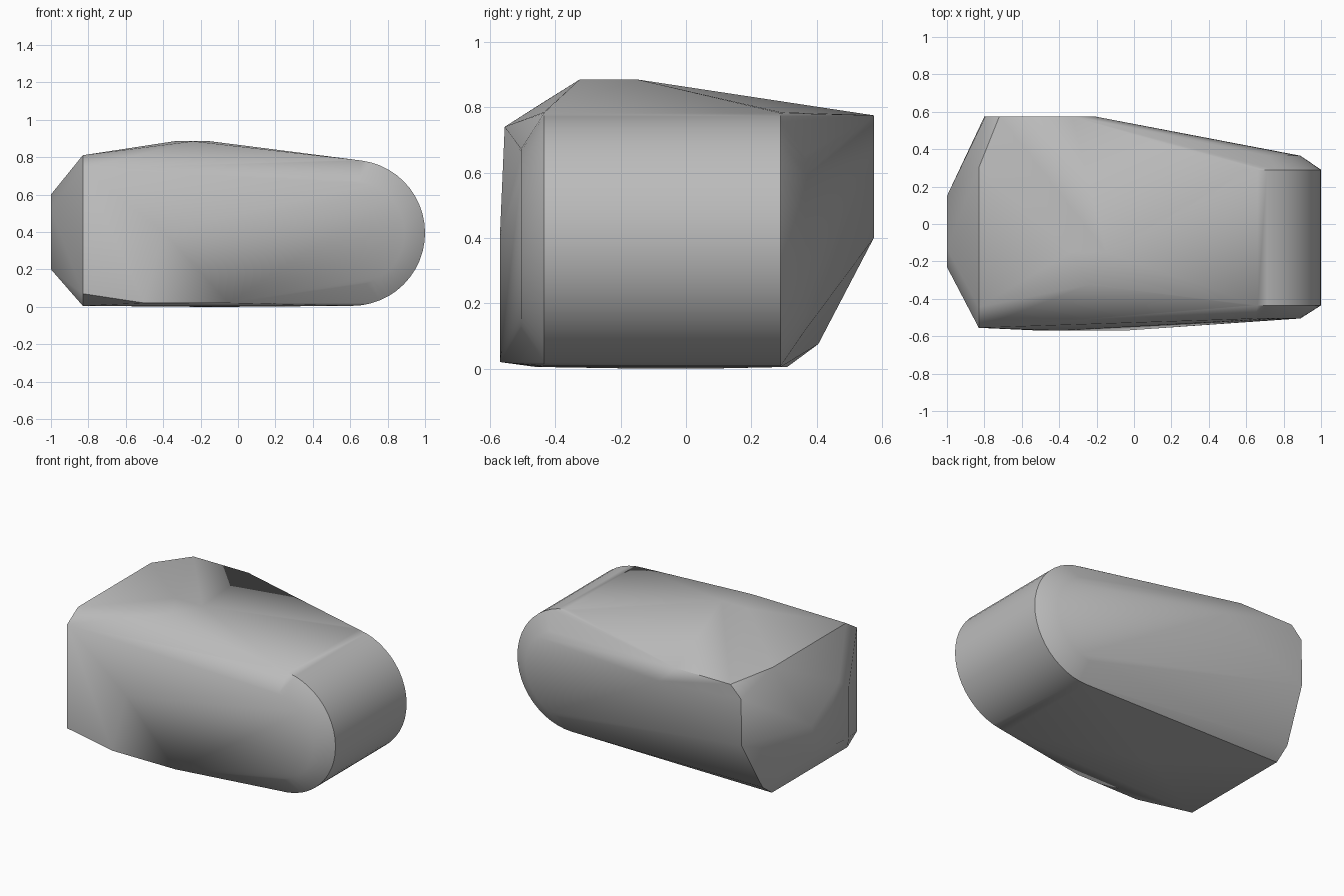
import bpy
import bmesh
import math

default_cube = bpy.data.objects.get("Cube")
if default_cube:
    bpy.data.objects.remove(default_cube, do_unlink=True)


def make_material(name, color):
    material = bpy.data.materials.new(name)
    material.use_nodes = True
    material.diffuse_color = color
    shader = material.node_tree.nodes["Principled BSDF"]
    shader.inputs["Base Color"].default_value = color
    shader.inputs["Roughness"].default_value = 0.7
    return material


def half_ring(y, radius, segments=24):
    """Half circle in the xz plane that bulges towards +x."""
    center_x, center_z = 0.61, 0.395
    points = []
    for step in range(segments + 1):
        angle = math.pi * (step / segments - 0.5)
        points.append((center_x + radius * math.cos(angle), y,
                       center_z + radius * math.sin(angle)))
    return points


def slice_x(x, pairs):
    return [(x, y, z) for y, z in pairs]


def slice_y(y, pairs):
    return [(x, y, z) for x, z in pairs]


def slice_z(z, pairs):
    return [(x, y, z) for x, y in pairs]


# Rounded nose: a half cylinder with a chamfer on both sides
nose = (half_ring(-0.505, 0.28) + half_ring(-0.435, 0.39)
        + half_ring(0.29, 0.39) + half_ring(0.365, 0.28))

# Blunt end: small facet and the wider outline behind it
end_facet = slice_x(-1, [(-0.13, 0.6), (0.15, 0.42), (0.1, 0.22),
                         (-0.23, 0.2), (-0.23, 0.52)])
end_outline = slice_x(-0.83, [(-0.445, 0.81), (0.3, 0.81), (0.405, 0.075),
                              (0.31, 0.005), (-0.46, 0.005),
                              (-0.555, 0.07), (-0.555, 0.74)])

# Back bulge, crown, lower front edge and underside
back_face = slice_y(0.575, [(-0.72, 0.775), (-0.33, 0.775), (-0.21, 0.66),
                            (-0.8, 0.4), (-0.795, 0.7)])
crown = slice_z(0.885, [(-0.24, -0.325), (-0.34, -0.15), (-0.15, -0.15)])
front_edge = slice_y(-0.57, [(-0.5, 0.02), (-0.05, 0.02), (-0.4, 0.4)])
underside = slice_z(0, [(-0.25, -0.15), (0, 0.07)])

# Wrap all the outlines in one convex skin
shape = bmesh.new()
for point in nose + end_facet + end_outline + back_face + crown + front_edge + underside:
    shape.verts.new(point)
hull = bmesh.ops.convex_hull(shape, input=shape.verts)
unused = {item for key in ("geom_interior", "geom_unused") for item in hull[key]}
bmesh.ops.delete(shape, geom=[item for item in unused if isinstance(item, bmesh.types.BMVert)],
                 context="VERTS")
bmesh.ops.dissolve_limit(shape, angle_limit=math.radians(0.5),
                         verts=shape.verts, edges=shape.edges)
bmesh.ops.recalc_face_normals(shape, faces=shape.faces)

mesh = bpy.data.meshes.new("stone_block")
shape.to_mesh(mesh)
shape.free()
block = bpy.data.objects.new("stone_block", mesh)
bpy.context.collection.objects.link(block)
mesh.materials.append(make_material("stone grey", (0.5, 0.5, 0.5, 1)))

# Smooth the gentle creases and keep the hard ones
bpy.ops.object.select_all(action="DESELECT")
block.select_set(True)
bpy.context.view_layer.objects.active = block
bpy.ops.object.shade_smooth_by_angle(angle=math.radians(30))
